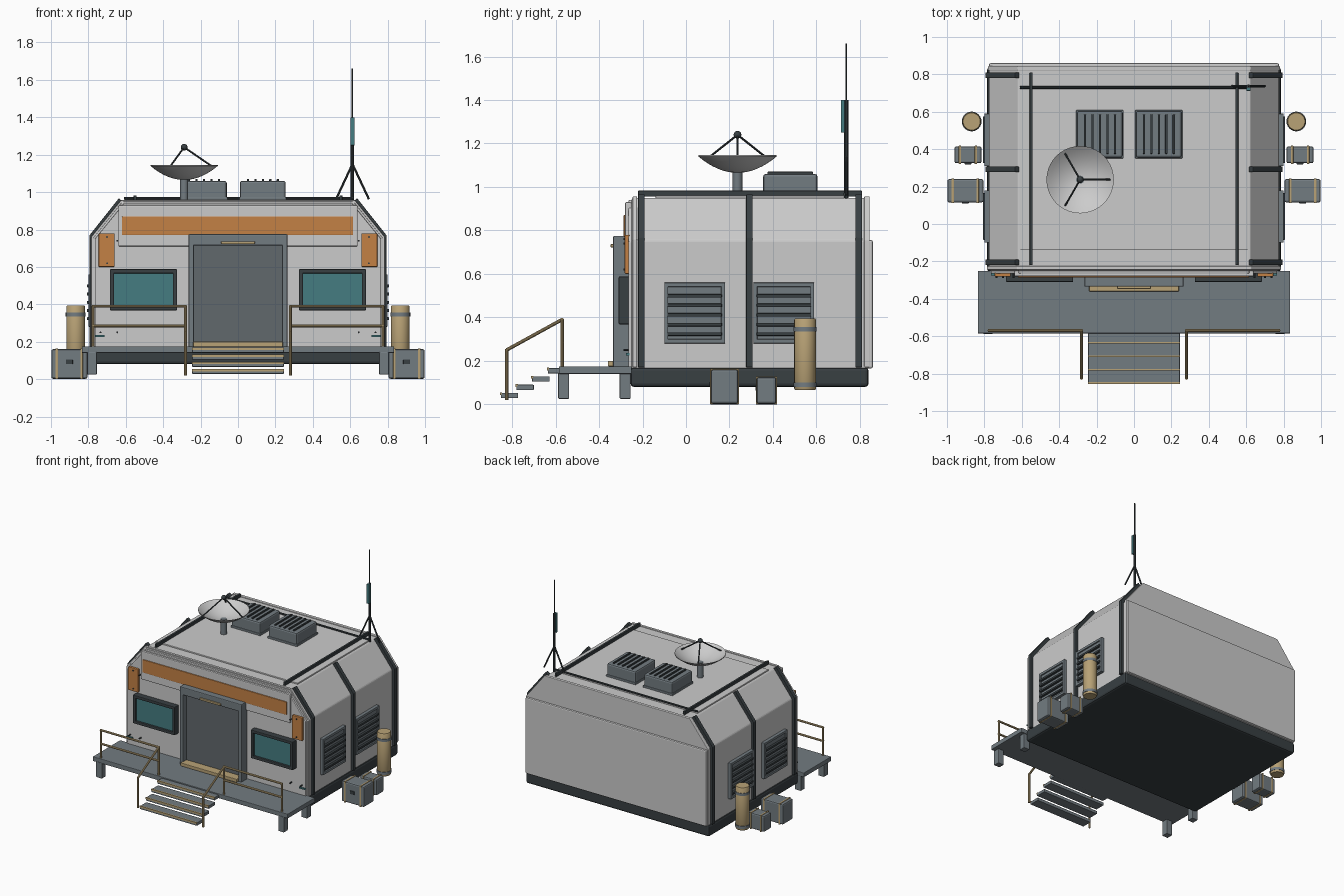
import bpy, bmesh, math
from mathutils import Vector

if "Cube" in bpy.data.objects:
    bpy.data.objects.remove(bpy.data.objects["Cube"])


def mat(name, r, g, b):
    m = bpy.data.materials.new(name)
    m.diffuse_color = (r, g, b, 1)
    m.use_nodes = True
    m.node_tree.nodes["Principled BSDF"].inputs["Base Color"].default_value = m.diffuse_color
    return m


HULL = mat("hull_grey", .58, .60, .59)
SLATE = mat("slate", .17, .20, .22)
DARK = mat("dark", .04, .05, .055)
DOOR = mat("door_grey", .12, .14, .15)
TAN = mat("tan", .48, .36, .18)
ORANGE = mat("orange", .55, .22, .06)
TEAL = mat("teal", .06, .20, .22)


def finish(name, bm, m, bevel=0, smooth=False):
    bmesh.ops.recalc_face_normals(bm, faces=bm.faces)
    if bevel:
        bmesh.ops.bevel(bm, geom=list(bm.edges), offset=bevel, segments=2,
                        affect='EDGES', profile=0.5)
    me = bpy.data.meshes.new(name)
    bm.to_mesh(me)
    bm.free()
    if smooth:
        me.polygons.foreach_set("use_smooth", [True] * len(me.polygons))
        me.set_sharp_from_angle(angle=math.radians(35))
    me.materials.append(m)
    ob = bpy.data.objects.new(name, me)
    bpy.context.collection.objects.link(ob)
    return ob


def prism(name, pts, y0, y1, m, bevel=0):
    """Extrude an (x, z) outline along y."""
    bm = bmesh.new()
    a = [bm.verts.new((x, y0, z)) for x, z in pts]
    b = [bm.verts.new((x, y1, z)) for x, z in pts]
    bm.faces.new(a)
    bm.faces.new(b[::-1])
    n = len(pts)
    for i in range(n):
        j = (i + 1) % n
        bm.faces.new((a[i], b[i], b[j], a[j]))
    return finish(name, bm, m, bevel)


def box(name, x, y, z, m, bevel=0):
    return prism(name, [(x[0], z[0]), (x[1], z[0]), (x[1], z[1]), (x[0], z[1])],
                 y[0], y[1], m, bevel)


def sx(s, a, b):
    return tuple(sorted((s * a, s * b)))


def rod(name, p, q, r, m, n=10):
    p, q = Vector(p), Vector(q)
    bm = bmesh.new()
    bmesh.ops.create_cone(bm, cap_ends=True, segments=n, radius1=r, radius2=r, depth=(q - p).length)
    rot = Vector((0, 0, 1)).rotation_difference(q - p).to_matrix()
    bmesh.ops.rotate(bm, verts=bm.verts, cent=(0, 0, 0), matrix=rot)
    bmesh.ops.translate(bm, verts=bm.verts, vec=(p + q) / 2)
    return finish(name, bm, m, 0, True)


def lathe(name, pts, cx, cy, m, n=32):
    """Revolve an (r, z) profile about a vertical axis."""
    bm = bmesh.new()
    v = [bm.verts.new((r, 0, z)) for r, z in pts]
    e = [bm.edges.new(k) for k in zip(v, v[1:])]
    bmesh.ops.spin(bm, geom=v + e, cent=(0, 0, 0), axis=(0, 0, 1), angle=math.tau, steps=n)
    bmesh.ops.remove_doubles(bm, verts=bm.verts, dist=1e-4)
    bmesh.ops.translate(bm, verts=bm.verts, vec=(cx, cy, 0))
    return finish(name, bm, m, 0, True)


def hull(w, zb, zs, tw, zt):
    return [(-w, zb), (w, zb), (w, zs), (tw, zt), (-tw, zt), (-w, zs)]


# Hull, skid base and cladding panels
box("base", (-.785, .785), (-.255, .84), (.08, .17), DARK, .015)
prism("hull", hull(.775, .16, .755, .62, .95), -.25, .84, HULL, .008)
prism("front_plate", hull(.765, .17, .75, .61, .94), -.265, -.24, HULL, .005)
prism("front_rim", hull(.785, .17, .76, .625, .957), -.245, -.225, HULL, .004)
box("front_upper_panel", (-.64, .64), (-.28, -.25), (.71, .93), HULL, .006)
box("back_panel", (-.775, .775), (.83, .86), (.165, .755), HULL, .008)
prism("back_rim", hull(.78, .17, .758, .622, .957), .82, .845, HULL, .004)
box("roof_panel", (-.61, .61), (-.14, .73), (.94, .96), HULL, .004)
box("sign_panel", (-.62, .615), (-.287, -.27), (.77, .87), ORANGE, .003)

# Door, frame and threshold
box("door", (-.24, .24), (-.295, -.26), (.175, .73), DOOR)
box("door_header", (-.265, .265), (-.335, -.26), (.715, .775), SLATE, .006)
box("door_light", (-.09, .09), (-.347, -.33), (.722, .737), TAN, .003)
box("threshold", (-.24, .24), (-.36, -.29), (.175, .2), TAN, .003)

# Deck and steps
box("deck", (-.835, .835), (-.585, -.25), (.14, .175), SLATE, .004)
for i in range(4):
    y, z = -.852 + .072 * i, .028 + .038 * i
    box("step", (-.245, .245), (y, y + .08), (z, z + .024), SLATE, .003)
    box("step_nosing", (-.245, .245), (y - .004, y + .006), (z + .014, z + .027), TAN)

for s in (-1, 1):
    box("door_jamb", sx(s, .235, .265), (-.335, -.26), (.17, .73), SLATE, .006)
    box("corner_panel", sx(s, .66, .745), (-.282, -.26), (.6, .78), ORANGE, .004)
    box("marker_light", sx(s, .715, .765), (-.275, -.26), (.225, .235), TEAL)
    # Window frame with glass
    for z in ((.368, .39), (.565, .588)):
        box("window_frame_rail", sx(s, .325, .685), (-.31, -.26), z, DARK, .005)
    for x in ((.325, .348), (.662, .685)):
        box("window_frame_stile", sx(s, *x), (-.31, -.26), (.368, .588), DARK, .005)
    box("window_glass", sx(s, .34, .67), (-.295, -.26), (.38, .575), TEAL)
    # Small bolts on the front
    for x, z in ((.645, .74), (.645, .25), (.735, .25), (.7, .62), (.7, .76)):
        rod("bolt", (s * x, -.288, z), (s * x, -.26, z), .005, DARK, 8)
    # Deck legs
    for y in (-.563, -.28):
        box("deck_leg", sx(s, .755, .805), (y - .025, y + .025), (.025, .145), SLATE, .004)
    # Deck and stair railings
    r, yr = .008, -.57
    for x in (.28, .775):
        rod("rail_post", (s * x, yr, .15), (s * x, yr, .39), r, TAN)
    for z in (.285, .39):
        rod("deck_rail", (s * .275, yr, z), (s * .78, yr, z), r, TAN)
    rod("stair_rail", (s * .28, yr, .39), (s * .28, -.825, .25), r, TAN)
    rod("stair_post", (s * .28, -.825, .02), (s * .28, -.825, .255), r, TAN)
    # Side ribs wrapping wall and chamfer
    for y in (-.205, .292, .795):
        rib = [(.76, .17), (.795, .17), (.795, .768), (.637, .967), (.61, .945), (.76, .75)]
        prism("side_rib", [(s * x, z) for x, z in rib], y - .015, y + .015, DARK, .003)
    # Side vents with louvres
    for y in (-.1, .31):
        box("vent_panel", sx(s, .77, .79), (y, y + .28), (.28, .56), SLATE, .004)
        for z in ((.28, .3), (.54, .56)):
            box("vent_border_rail", sx(s, .77, .8), (y, y + .28), z, SLATE, .003)
        for a in (0, .262):
            box("vent_border_stile", sx(s, .77, .8), (y + a, y + a + .018), (.28, .56), SLATE, .003)
        for i in range(5):
            z = .315 + .044 * i
            box("vent_louvre", sx(s, .78, .807), (y + .015, y + .265), (z, z + .016), DARK, .003)
    # Gas bottle with bands
    cx = s * .868
    lathe("tank", [(0, .065), (.046, .065), (.05, .072), (.05, .388), (.046, .395), (0, .395)],
          cx, .548, TAN, 24)
    for z in (.09, .345):
        rod("tank_band", (cx, .548, z - .01), (cx, .548, z + .01), .053, SLATE, 24)
    # Crates with straps and latch
    for x0, x1, y0, y1, h in ((.805, .998, .115, .24, .16), (.815, .96, .325, .415, .125)):
        box("crate", sx(s, x0, x1), (y0, y1), (.002, h), SLATE, .01)
        for x in (x0 + .025, x1 - .035):
            box("crate_strap", sx(s, x, x + .012), (y0 - .004, y1 + .004), (0, h + .004), TAN, .002)
        xm = (x0 + x1) / 2
        box("crate_latch", sx(s, xm - .018, xm + .018), (y0 - .006, y0 + .01),
            (h * .5, h * .5 + .025), DARK, .002)
    # Long roof rail
    box("roof_rail", sx(s, .542, .558), (-.22, .81), (.955, .983), DARK, .003)
rod("roof_cable", (-.61, .73, .966), (.62, .73, .966), .007, DARK)

# Roof cooling units
for x in (-.305, .01):
    box("roof_unit", (x, x + .245), (.355, .605), (.955, 1.06), SLATE, .012)
    box("roof_unit_skirt", (x - .004, x + .249), (.351, .609), (.955, .975), SLATE, .004)
    for i in range(5):
        a = x + .037 + i * .04
        box("roof_unit_slat", (a, a + .012), (.375, .585), (1.05, 1.07), DARK, .003)

# Dish with feed tripod
DX, DY = -.288, .237
rod("dish_post", (DX, DY, .95), (DX, DY, 1.075), .022, SLATE, 16)
bowl = [(.18 * i / 8, 1.065 + .075 * (i / 8) ** 2) for i in range(9)]
lathe("dish", bowl + [(r, z + .006) for r, z in reversed(bowl)], DX, DY, HULL, 40)
for k in range(3):
    a = math.tau * k / 3
    rod("feed_strut", (DX + .16 * math.cos(a), DY + .16 * math.sin(a), 1.13),
        (DX, DY, 1.24), .005, DARK, 8)
lathe("feed_ball", [(.018 * math.sin(math.pi * i / 8), 1.24 - .018 * math.cos(math.pi * i / 8))
                    for i in range(9)], DX, DY, DARK, 16)

# Mast antenna
AX, AY = .612, .737
rod("mast", (AX, AY, .94), (AX, AY, 1.4), .01, DARK)
rod("mast_whip", (AX, AY, 1.38), (AX, AY, 1.66), .004, DARK, 8)
for s in (-1, 1):
    rod("mast_leg", (AX, AY, 1.15), (AX + s * .088, AY, .962), .006, DARK, 8)
box("mast_panel", (AX - .011, AX + .011), (.712, .73), (1.25, 1.4), TEAL, .002)
